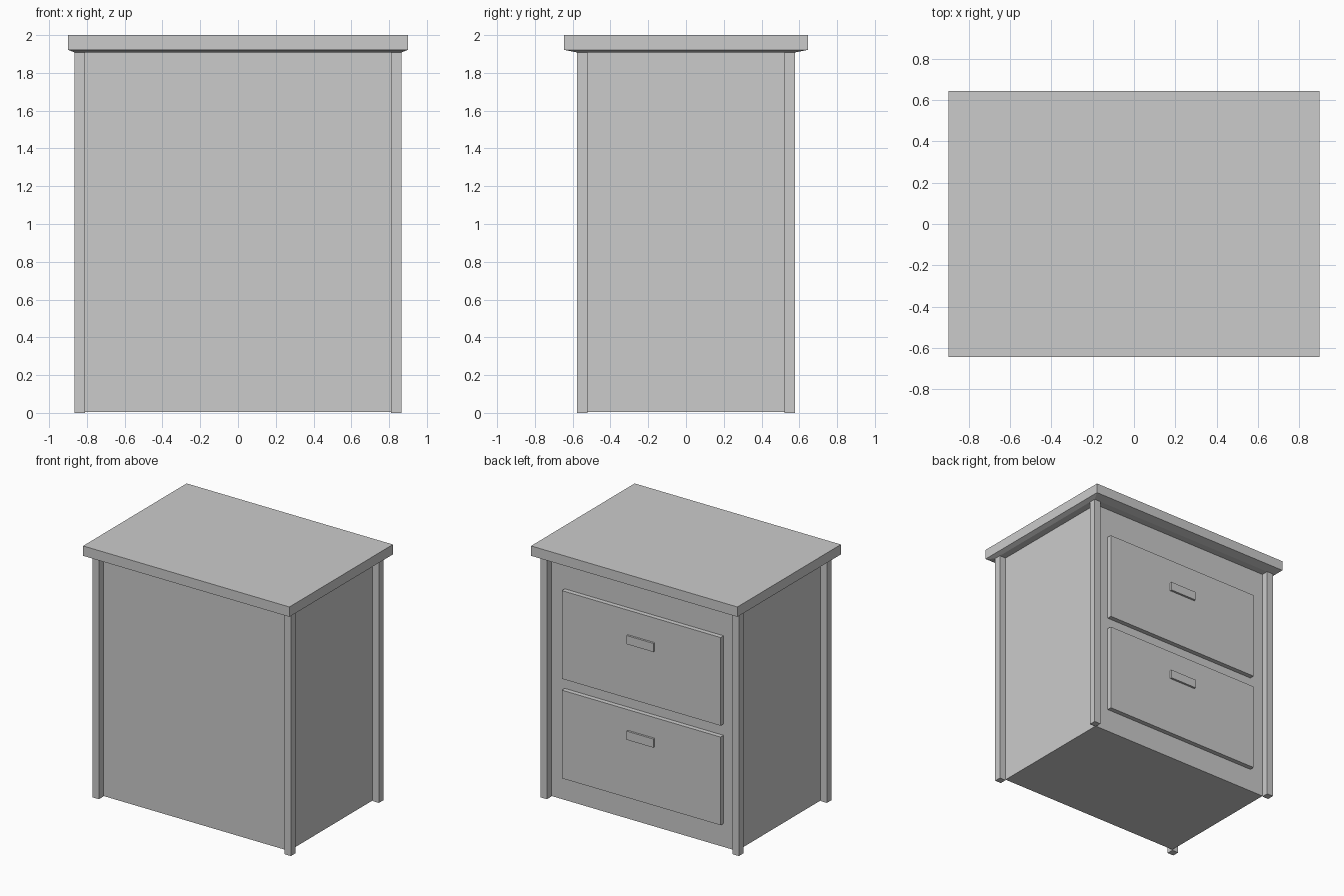
import bpy, bmesh

if "Cube" in bpy.data.objects:
    bpy.data.objects.remove(bpy.data.objects["Cube"])


def mesh_object(name, bm):
    bmesh.ops.recalc_face_normals(bm, faces=bm.faces)
    me = bpy.data.meshes.new(name)
    bm.to_mesh(me)
    bm.free()
    ob = bpy.data.objects.new(name, me)
    bpy.context.collection.objects.link(ob)
    return ob


def box(name, lo, hi):
    bm = bmesh.new()
    bmesh.ops.create_cube(bm, size=1)
    for v in bm.verts:
        for i in range(3):
            v.co[i] = hi[i] if v.co[i] > 0 else lo[i]
    return mesh_object(name, bm)


BX, BY = 0.81, 0.521      # cabinet half size
PX, PY = 0.865, 0.576     # outer half size over the posts
TOP = 1.908               # underside of the table top

# Cabinet body
box("cabinet_body", (-BX, -BY, 0.005), (BX, BY, TOP))

# Corner posts
for sx, side in ((-1, "left"), (1, "right")):
    for sy, end in ((-1, "front"), (1, "back")):
        xs = sorted((sx * BX, sx * PX))
        ys = sorted((sy * BY, sy * PY))
        box(f"{end}_{side}_post", (xs[0], ys[0], 0), (xs[1], ys[1], TOP))

# Table top with a bevelled underside, lofted from rectangles
bm = bmesh.new()
rings = []
for hx, hy, z in ((PX, PY, TOP), (0.9, 0.645, 1.922), (0.9, 0.645, 2.0)):
    rings.append([bm.verts.new((sx * hx, sy * hy, z))
                  for sx, sy in ((-1, -1), (1, -1), (1, 1), (-1, 1))])
for a, b in zip(rings, rings[1:]):
    for i in range(4):
        j = (i + 1) % 4
        bm.faces.new((a[i], a[j], b[j], b[i]))
bm.faces.new(rings[0])
bm.faces.new(rings[-1])
mesh_object("table_top", bm)

# Drawer fronts and their handles on the back (+y) side
for name, z in (("lower", 0.19), ("upper", 0.975)):
    box(f"{name}_drawer", (-0.693, BY, z), (0.693, 0.558, z + 0.695))
    mid = z + 0.467 if name == "upper" else z + 0.498
    box(f"{name}_handle", (-0.117, 0.558, mid - 0.034), (0.117, 0.574, mid + 0.034))
